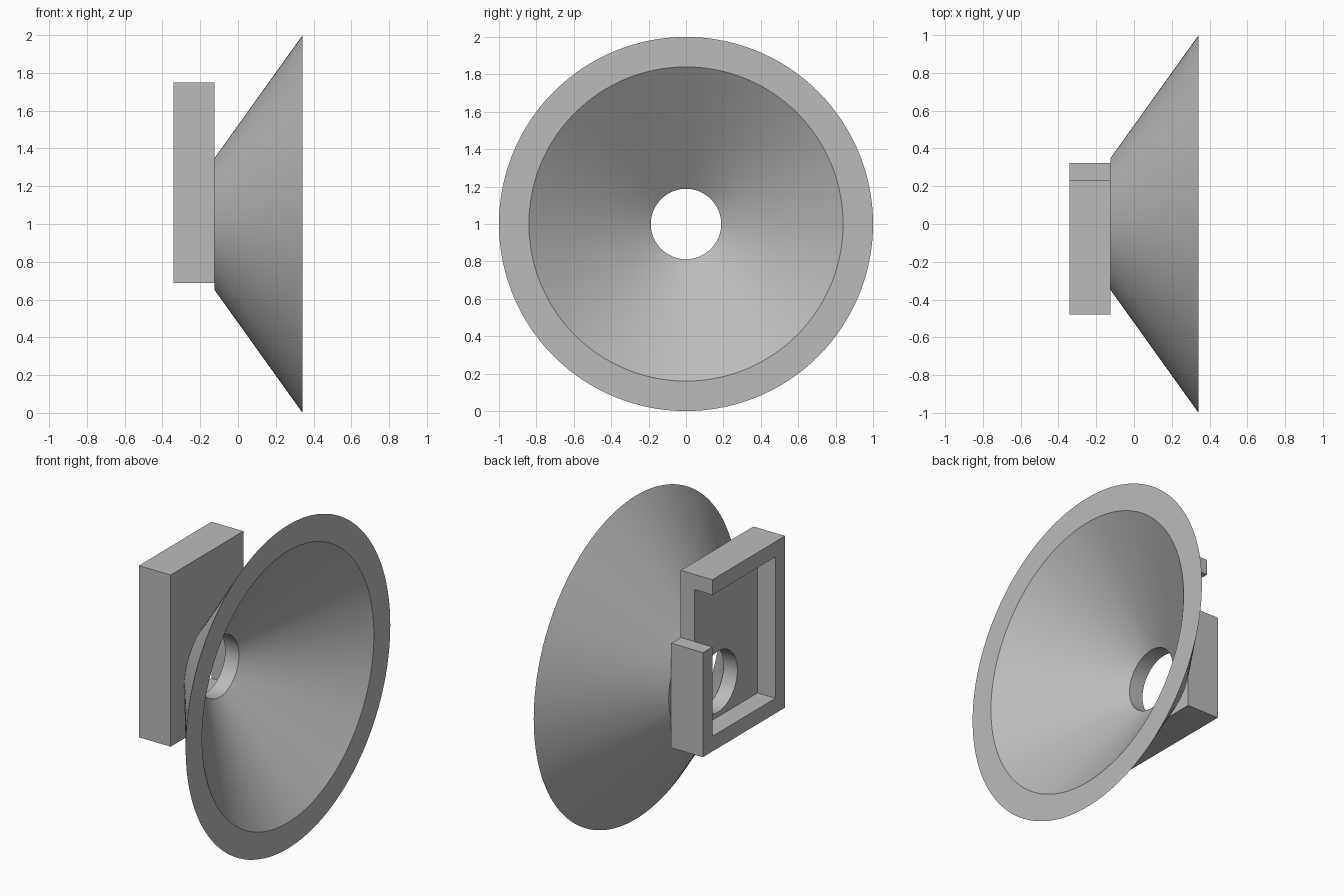
import bpy, bmesh, math
from mathutils import Matrix, Vector

if "Cube" in bpy.data.objects:
    bpy.data.objects.remove(bpy.data.objects["Cube"], do_unlink=True)

SEGMENTS = 128
AXIS_Z = 1.0                              # height of the funnel axis
X_BACK, X_FLOOR, X_JOIN, X_RIM = -0.342, -0.22, -0.125, 0.342
HOLE_R, WALL = 0.188, 0.094

grey = bpy.data.materials.new("plain grey")
grey.use_nodes = True
colour = (0.5, 0.5, 0.5, 1)
grey.diffuse_color = colour
grey.node_tree.nodes["Principled BSDF"].inputs["Base Color"].default_value = colour


def finish(name, bm):
    bmesh.ops.recalc_face_normals(bm, faces=bm.faces)
    mesh = bpy.data.meshes.new(name)
    bm.to_mesh(mesh)
    bm.free()
    obj = bpy.data.objects.new(name, mesh)
    bpy.context.collection.objects.link(obj)
    mesh.materials.append(grey)
    return obj


def activate(obj):
    bpy.ops.object.select_all(action="DESELECT")
    obj.select_set(True)
    bpy.context.view_layer.objects.active = obj


def extrude_outline(name, outline, x0, x1):
    """Solid with a (y, z) outline, running from x0 to x1."""
    bm = bmesh.new()
    face = bm.faces.new([bm.verts.new((x0, y, z)) for y, z in outline])
    moved = bmesh.ops.extrude_face_region(bm, geom=[face], use_keep_orig=True)["geom"]
    bmesh.ops.translate(bm, vec=(x1 - x0, 0, 0),
                        verts=[v for v in moved if isinstance(v, bmesh.types.BMVert)])
    return finish(name, bm)


# Funnel: closed wall profile (x, radius) turned about the x axis
bm = bmesh.new()
profile = [(X_JOIN, HOLE_R), (X_JOIN, 0.348), (X_RIM, 1.0), (X_RIM, 0.84)]
verts = [bm.verts.new((x, 0, AXIS_Z + r)) for x, r in profile]
edges = [bm.edges.new((verts[i], verts[(i + 1) % 4])) for i in range(4)]
bmesh.ops.spin(bm, geom=verts + edges, cent=(0, 0, AXIS_Z), axis=(1, 0, 0),
               angle=math.tau, steps=SEGMENTS, use_merge=True)
bmesh.ops.remove_doubles(bm, verts=bm.verts, dist=1e-5)
funnel = finish("funnel", bm)
activate(funnel)
bpy.ops.object.shade_smooth_by_angle(angle=math.radians(30))

# Housing limits
Y0, Y1, Y_STEP = -0.48, 0.323, 0.23       # the low side wall stands outside the step
Z0, Z1, Z_STEP = 0.688, 1.75, 1.335

# Housing floor plate, open at the side above the low wall
plate = extrude_outline("housing_plate", [
    (Y0, Z0), (Y1, Z0), (Y1, Z_STEP), (Y_STEP, Z_STEP), (Y_STEP, Z1), (Y0, Z1)],
    X_FLOOR, X_JOIN)

# Housing walls: one C-shaped rim
extrude_outline("housing_walls", [
    (Y0, Z0), (Y1, Z0), (Y1, Z_STEP), (Y_STEP, Z_STEP), (Y_STEP, Z0 + WALL),
    (Y0 + WALL, Z0 + WALL), (Y0 + WALL, Z1 - WALL), (Y_STEP, Z1 - WALL),
    (Y_STEP, Z1), (Y0, Z1)], X_BACK, X_FLOOR)

# Round hole through the plate
bm = bmesh.new()
bmesh.ops.create_cone(
    bm, cap_ends=True, segments=SEGMENTS, radius1=HOLE_R, radius2=HOLE_R, depth=0.3,
    matrix=Matrix.Translation(Vector((X_FLOOR, 0, AXIS_Z))) @ Matrix.Rotation(math.pi / 2, 4, "Y"))
cutter = finish("hole_cutter", bm)
cutter.hide_render = True
cut = plate.modifiers.new("hole", "BOOLEAN")
cut.operation = "DIFFERENCE"
cut.solver = "EXACT"
cut.object = cutter
activate(plate)
bpy.ops.object.modifier_apply(modifier=cut.name)
bpy.data.objects.remove(cutter, do_unlink=True)
bpy.ops.object.shade_smooth_by_angle(angle=math.radians(30))
